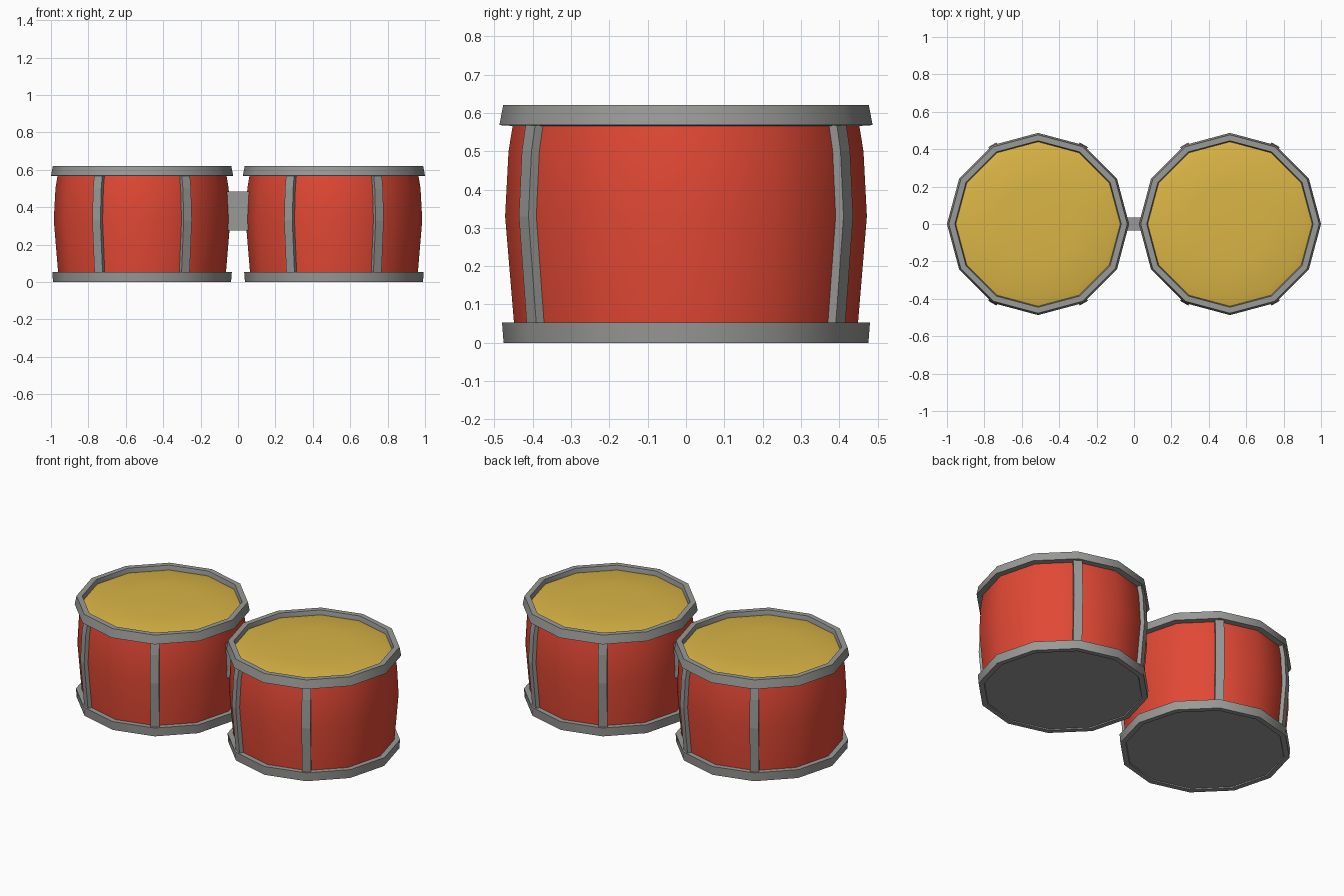
import bpy, bmesh, math
from mathutils import Vector

if "Cube" in bpy.data.objects:
    bpy.data.objects.remove(bpy.data.objects["Cube"])

SIDES = 12
CX = 0.513


def material(name, rgb):
    m = bpy.data.materials.new(name)
    m.diffuse_color = (*rgb, 1)
    m.use_nodes = True
    m.node_tree.nodes["Principled BSDF"].inputs["Base Color"].default_value = m.diffuse_color
    return m


red = material("red shell", (0.76, 0.065, 0.035))
yellow = material("yellow skin", (0.70, 0.46, 0.06))
grey = material("grey metal", (0.32, 0.32, 0.31))


def finish(name, bm, mat, smooth):
    bmesh.ops.recalc_face_normals(bm, faces=bm.faces)
    me = bpy.data.meshes.new(name)
    bm.to_mesh(me)
    bm.free()
    me.materials.append(mat)
    ob = bpy.data.objects.new(name, me)
    bpy.context.collection.objects.link(ob)
    if smooth:
        bpy.ops.object.select_all(action='DESELECT')
        ob.select_set(True)
        bpy.context.view_layer.objects.active = ob
        bpy.ops.object.shade_smooth_by_angle(angle=math.radians(smooth))
    return ob


def lathe(name, profile, cx, mat, closed=False, smooth=35):
    """Revolve (radius, z) points into a 12-sided part; radius 0 makes a tip."""
    bm = bmesh.new()
    rings = []
    for r, z in profile:
        if r == 0:
            rings.append([bm.verts.new((cx, 0, z))] * SIDES)
        else:
            rings.append([bm.verts.new((cx + r * math.cos(i * math.tau / SIDES),
                                        r * math.sin(i * math.tau / SIDES), z))
                          for i in range(SIDES)])
    pairs = list(zip(rings, rings[1:]))
    if closed:
        pairs.append((rings[-1], rings[0]))
    for a, b in pairs:
        for i in range(SIDES):
            j = (i + 1) % SIDES
            bm.faces.new(list(dict.fromkeys((a[i], a[j], b[j], b[i]))))
    return finish(name, bm, mat, smooth)


SHELL = [(0.447, 0.03), (0.449, 0.055), (0.472, 0.33), (0.463, 0.50), (0.450, 0.58)]


def strip(name, cx, angle):
    """Curved metal bar that follows the shell profile."""
    bm = bmesh.new()
    out = Vector((math.cos(angle), math.sin(angle), 0))
    side = Vector((-out.y, out.x, 0))
    loops = []
    for r, z in SHELL:
        base = Vector((cx, 0, z))
        loops.append([bm.verts.new(base + out * (r + d) + side * s)
                      for d, s in ((-0.02, -0.025), (0.017, -0.025),
                                   (0.017, 0.025), (-0.02, 0.025))])
    for a, b in zip(loops, loops[1:]):
        for i in range(4):
            j = (i + 1) % 4
            bm.faces.new((a[i], a[j], b[j], b[i]))
    bm.faces.new(loops[0])
    bm.faces.new(loops[-1])
    finish(name, bm, grey, 0)


for label, cx in (("left", -CX), ("right", CX)):
    # Barrel shell
    lathe(f"{label}_shell", SHELL, cx, red)
    # Top rim, open in the middle
    lathe(f"{label}_top_rim", [(0.440, 0.565), (0.487, 0.568), (0.477, 0.62),
                               (0.445, 0.62), (0.438, 0.585)], cx, grey, closed=True)
    # Slightly domed drum skin
    lathe(f"{label}_skin", [(0.442, 0.592), (0.40, 0.603), (0.22, 0.612), (0, 0.615)],
          cx, yellow, smooth=60)
    # Bottom hoop and base plate
    lathe(f"{label}_bottom_hoop", [(0.440, 0.053), (0.480, 0.053), (0.476, 0.0),
                                   (0.445, 0.0), (0.440, 0.01)], cx, grey, closed=True)
    lathe(f"{label}_base_plate", [(0.443, 0.006), (0, 0.006)], cx, grey)
    # Four vertical strips
    for k, deg in enumerate((60, 120, 240, 300)):
        strip(f"{label}_strip_{k + 1}", cx, math.radians(deg))

# Block joining the two drums
bm = bmesh.new()
bmesh.ops.create_cube(bm, size=1)
for v in bm.verts:
    v.co = (v.co.x * 0.12, v.co.y * 0.07, 0.38 + v.co.z * 0.21)
finish("connecting_block", bm, grey, 0)
